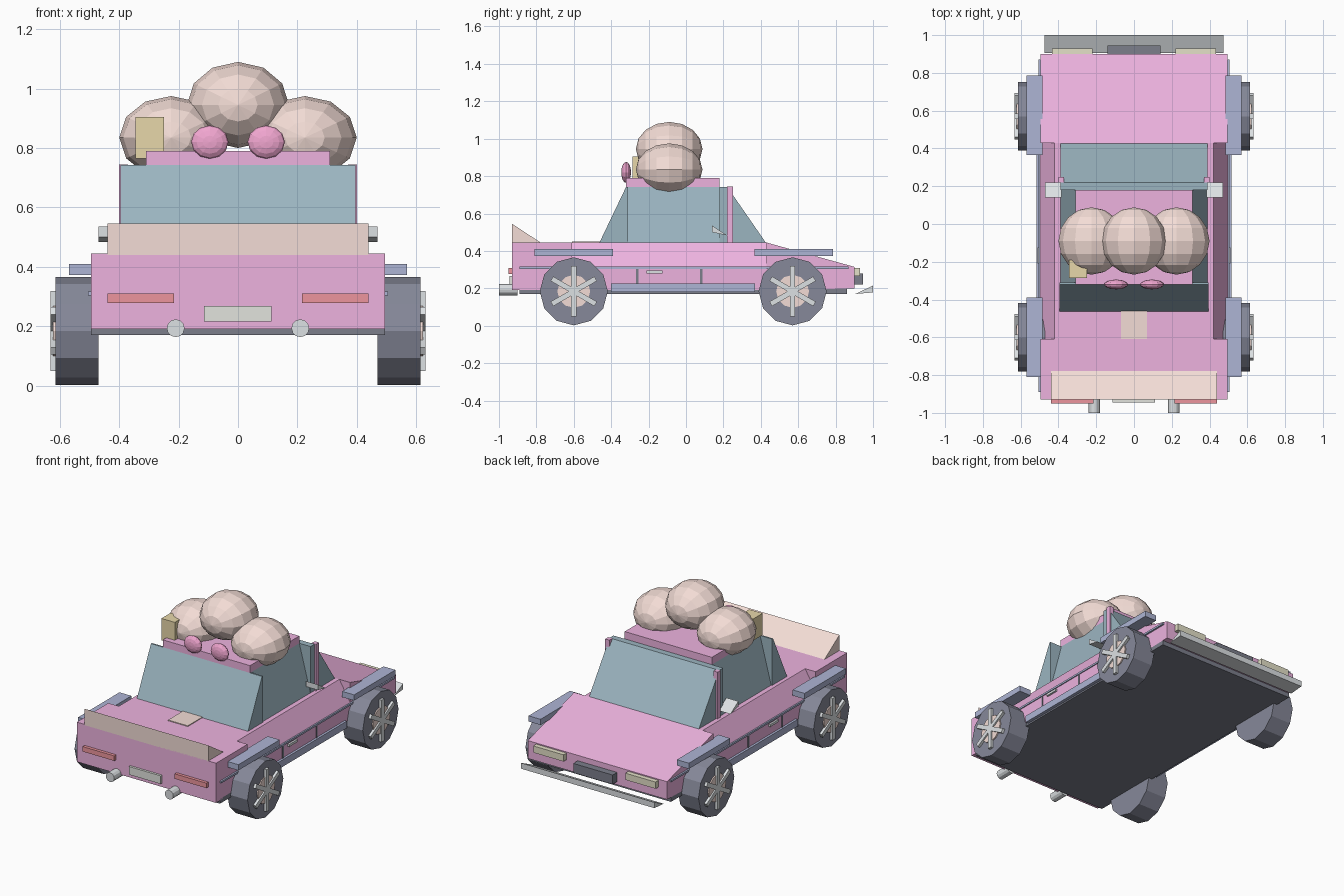
import bpy, bmesh
from math import pi
from mathutils import Matrix, Vector

if "Cube" in bpy.data.objects:
    bpy.data.objects.remove(bpy.data.objects["Cube"])

COL = {
    "pink": (0.85, 0.45, 0.74), "glass": (0.33, 0.46, 0.53), "peach": (0.9, 0.72, 0.67),
    "rose": (0.88, 0.38, 0.63), "gold": (0.8, 0.68, 0.4), "tyre": (0.24, 0.25, 0.32),
    "blue": (0.42, 0.46, 0.66), "dark": (0.2, 0.21, 0.26), "red": (0.85, 0.3, 0.34),
    "chrome": (0.72, 0.75, 0.77), "lamp": (0.78, 0.75, 0.58), "plate": (0.76, 0.77, 0.73),
}
MATS = {}
for key, rgb in COL.items():
    MATS[key] = bpy.data.materials.new(key + "_paint")
    MATS[key].diffuse_color = (*rgb, 1)


def finish(bm, name, col):
    bmesh.ops.recalc_face_normals(bm, faces=bm.faces)
    me = bpy.data.meshes.new(name)
    bm.to_mesh(me)
    bm.free()
    me.materials.append(MATS[col])
    ob = bpy.data.objects.new(name, me)
    bpy.context.collection.objects.link(ob)
    return ob


def box(name, col, x, y, z):
    bm = bmesh.new()
    size = [b - a for a, b in (x, y, z)]
    mid = Vector([(a + b) / 2 for a, b in (x, y, z)])
    bmesh.ops.create_cube(bm, size=1, matrix=Matrix.Translation(mid) @ Matrix.Diagonal((*size, 1)))
    return finish(bm, name, col)


def prism(name, col, pts, lo, hi, axis="x"):
    """Extrude a profile: (y, z) points along x, or (x, z) points along y."""
    bm = bmesh.new()
    put = (lambda p, t: (t, p[0], p[1])) if axis == "x" else (lambda p, t: (p[0], t, p[1]))
    a = [bm.verts.new(put(p, lo)) for p in pts]
    b = [bm.verts.new(put(p, hi)) for p in pts]
    bm.faces.new(a)
    bm.faces.new(b[::-1])
    for i in range(len(pts)):
        j = (i + 1) % len(pts)
        bm.faces.new((a[i], a[j], b[j], b[i]))
    return finish(bm, name, col)


def cylinder(name, col, centre, r, length, axis, sides):
    bm = bmesh.new()
    turn = Matrix.Rotation(pi / 2, 4, "Y" if axis == "x" else "X")
    bmesh.ops.create_cone(bm, cap_ends=True, segments=sides, radius1=r, radius2=r, depth=length,
                          matrix=Matrix.Translation(centre) @ turn)
    return finish(bm, name, col)


def ball(name, col, centre, radii, seg=12, rings=8):
    bm = bmesh.new()
    m = Matrix.Translation(centre) @ Matrix.Diagonal((*radii, 1)) @ Matrix.Rotation(pi / 2, 4, "X")
    bmesh.ops.create_uvsphere(bm, u_segments=seg, v_segments=rings, radius=1, matrix=m)
    return finish(bm, name, col)


# Body: tail block, middle with sloping shoulders, wedge nose
box("rear_body", "pink", (-.495, .495), (-.93, -.61), (.19, .445))
prism("middle_body", "pink", [(-.5, .19), (.5, .19), (.5, .31), (.42, .445), (-.42, .445), (-.5, .31)],
      -.61, .43, "y")
prism("nose_body", "pink", [(.43, .19), (.9, .2), (.9, .315), (.43, .445)], -.495, .495)
box("chassis", "dark", (-.495, .495), (-.89, .86), (.17, .2))

# Cabin: front and rear glass wedges, sloping side glass, roof
prism("windscreen", "glass", [(.43, .44), (.22, .743), (.18, .743), (.18, .44)], -.39, .39)
prism("rear_window", "glass", [(-.465, .44), (-.32, .743), (-.31, .743), (-.31, .44)], -.395, .395)
prism("side_windows", "glass", [(-.39, .44), (.39, .44), (.31, .743), (-.31, .743)], -.31, .18, "y")
box("roof", "pink", (-.31, .31), (-.32, .18), (.74, .79))

# Rear spoiler and deck patch
prism("rear_spoiler", "peach", [(-.93, .44), (-.77, .44), (-.93, .545)], -.44, .44)
box("deck_patch", "peach", (-.07, .07), (-.61, -.46), (.44, .45))

# Roof load
ball("middle_load_ball", "peach", (0, -.09, .945), (.172, .178, .145))
for s, side in ((-1, "left"), (1, "right")):
    ball(side + "_load_ball", "peach", (s * .225, -.09, .835), (.175, .178, .14))
    ball(side + "_bead", "rose", (s * .095, -.32, .82), (.063, .026, .056))
box("gold_block", "gold", (-.345, -.25), (-.285, -.19), (.765, .905))

# Tail and nose details
box("number_plate", "plate", (-.115, .112), (-.945, -.925), (.215, .267))
box("grille", "dark", (-.14, .14), (.89, .945), (.22, .28))
prism("front_splitter", "chrome", [(.905, .17), (1, .178), (1, .215)], -.475, .475)


def span(s, a, b):
    return tuple(sorted((s * a, s * b)))


for s, side in ((-1, "left"), (1, "right")):
    # Lamps and exhausts
    box(side + "_tail_lamp", "red", span(s, .215, .44), (-.95, -.92), (.278, .31))
    box(side + "_head_lamp", "lamp", span(s, .22, .435), (.89, .93), (.265, .308))
    cylinder(side + "_exhaust", "chrome", (s * .21, -.95, .193), .03, .1, "y", 12)
    # Side trim
    box(side + "_stripe", "blue", span(s, .49, .506), (-.89, .87), (.304, .316))
    box(side + "_sill", "blue", span(s, .48, .515), (-.4, .37), (.18, .225))
    for i, y in enumerate((-.26, .082)):
        box(f"{side}_door_gap_{i + 1}", "dark", span(s, .49, .504), (y - .006, y + .006), (.22, .305))
    box(side + "_door_handle", "chrome", span(s, .49, .512), (-.21, -.125), (.28, .295))
    # Pillar and wedge mirror
    box(side + "_pillar", "pink", span(s, .37, .4), (.22, .25), (.44, .745))
    prism(side + "_mirror", "chrome", [(.14, .535), (.14, .5), (.22, .483)], *span(s, .385, .47))
    # Fenders and wheels
    for end, y, y0, y1 in (("rear", -.6, -.81, -.39), ("front", .57, .365, .785)):
        tag = f"{side}_{end}_"
        box(tag + "fender", "blue", span(s, .485, .57), (y0, y1), (.373, .41))
        cylinder(tag + "tyre", "tyre", (s * .5425, y, .184), .182, .145, "x", 12)
        cylinder(tag + "hub", "peach", (s * .61, y, .184), .088, .025, "x", 12)
        for k in range(3):
            spoke = box(f"{tag}spoke_{k + 1}", "chrome", (-.014, .014), (-.014, .014), (-.135, .135))
            spoke.matrix_world = Matrix.Translation((s * .618, y, .184)) @ Matrix.Rotation(k * pi / 3, 4, "X")

for m in bpy.data.materials:
    if m.users and not m.is_grease_pencil:
        m.use_nodes = True
        m.node_tree.nodes["Principled BSDF"].inputs["Base Color"].default_value = m.diffuse_color
